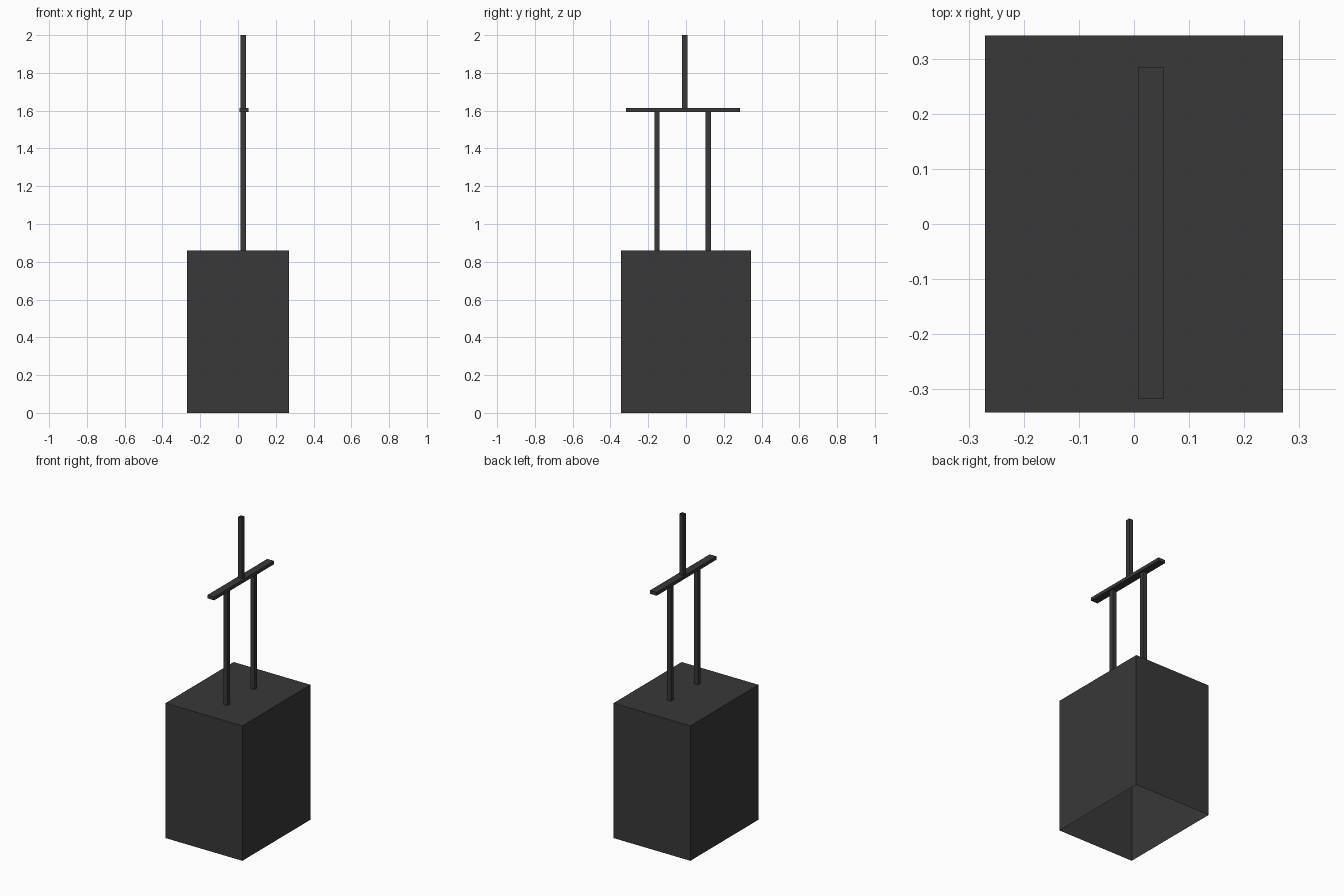
import bpy, bmesh
from mathutils import Vector

if "Cube" in bpy.data.objects:
    bpy.data.objects.remove(bpy.data.objects["Cube"])

dark = bpy.data.materials.new("dark_grey")
dark.diffuse_color = (0.04, 0.04, 0.04, 1)
dark.use_nodes = True
dark.node_tree.nodes["Principled BSDF"].inputs["Base Color"].default_value = dark.diffuse_color


def box(name, lo, hi, open_top=False, open_bottom=False):
    """Axis-aligned box, optionally without its end caps."""
    lo, hi = Vector(lo), Vector(hi)
    bm = bmesh.new()
    bmesh.ops.create_cube(bm, size=1)
    bmesh.ops.scale(bm, vec=hi - lo, verts=bm.verts)
    bmesh.ops.translate(bm, vec=(lo + hi) / 2, verts=bm.verts)
    bm.normal_update()
    caps = [f for f in bm.faces
            if (open_top and f.normal.z > 0.5) or (open_bottom and f.normal.z < -0.5)]
    bmesh.ops.delete(bm, geom=caps, context='FACES_ONLY')
    mesh = bpy.data.meshes.new(name)
    bm.to_mesh(mesh)
    bm.free()
    mesh.materials.append(dark)
    obj = bpy.data.objects.new(name, mesh)
    bpy.context.collection.objects.link(obj)
    return obj


POST_X, HALF = 0.028, 0.014
BASE_TOP, BAR_LOW, BAR_TOP = 0.86, 1.593, 1.614


def post(name, y, z0, z1):
    """Slim square tube without end caps."""
    return box(name, (POST_X - HALF, y - HALF, z0), (POST_X + HALF, y + HALF, z1), True, True)


# Hollow base, open underneath
box("base", (-0.271, -0.343, 0), (0.271, 0.343, BASE_TOP), open_bottom=True)

# Two lower posts carrying the crossbar
for label, y in (("front", -0.153), ("back", 0.118)):
    post(label + "_post", y, BASE_TOP, BAR_LOW)

# Crossbar and the single upper post
box("crossbar", (0.007, -0.318, BAR_LOW), (0.055, 0.285, BAR_TOP))
post("upper_post", -0.006, BAR_TOP, 2.0)
